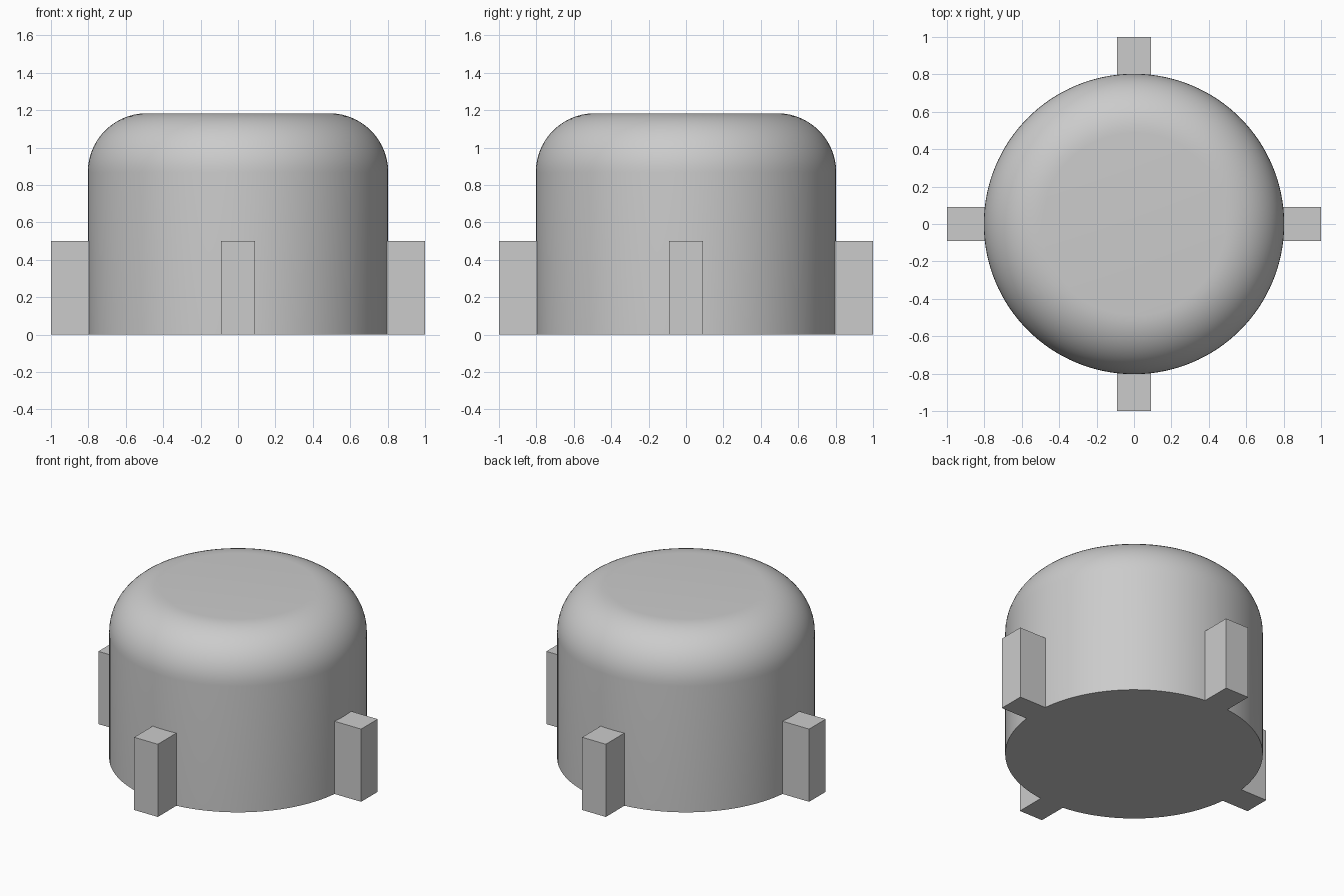
import bpy
import bmesh
from math import pi, radians
from mathutils import Matrix, Vector

RADIUS, HEIGHT, FILLET = 0.803, 1.183, 0.315
LUG_WIDTH, LUG_HEIGHT, LUG_INNER, LUG_OUTER = 0.18, 0.5, 0.79, 1.0

cube = bpy.data.objects.get("Cube")
if cube:
    bpy.data.objects.remove(cube, do_unlink=True)

# One plain grey for the whole model
grey = bpy.data.materials.new("light_grey")
grey.use_nodes = True
grey.diffuse_color = (0.6, 0.6, 0.6, 1)
grey.node_tree.nodes["Principled BSDF"].inputs["Base Color"].default_value = grey.diffuse_color


def add_object(name, bm):
    mesh = bpy.data.meshes.new(name)
    bm.to_mesh(mesh)
    bm.free()
    mesh.materials.append(grey)
    obj = bpy.data.objects.new(name, mesh)
    bpy.context.collection.objects.link(obj)
    return obj


# Cap body: upright cylinder with a large rounded top edge
bm = bmesh.new()
bmesh.ops.create_cone(bm, cap_ends=True, segments=128, radius1=RADIUS, radius2=RADIUS,
                      depth=HEIGHT, matrix=Matrix.Translation((0, 0, HEIGHT / 2)))
rim = [e for e in bm.edges if all(v.co.z > HEIGHT / 2 for v in e.verts)]
bmesh.ops.bevel(bm, geom=rim, offset=FILLET, offset_type='OFFSET', segments=14,
                profile=0.5, affect='EDGES')
body = add_object("cap_body", bm)
bpy.ops.object.select_all(action='DESELECT')
body.select_set(True)
bpy.context.view_layer.objects.active = body
bpy.ops.object.shade_smooth_by_angle(angle=radians(30))

# Four square lugs around the base
size = Vector((LUG_OUTER - LUG_INNER, LUG_WIDTH, LUG_HEIGHT))
centre = Vector(((LUG_OUTER + LUG_INNER) / 2, 0, LUG_HEIGHT / 2))
for i, side in enumerate(("left", "back", "right", "front")):
    bm = bmesh.new()
    place = Matrix.Rotation(i * pi / 2, 4, 'Z') @ Matrix.Translation(centre)
    bmesh.ops.create_cube(bm, size=1, matrix=place @ Matrix.Diagonal((*size, 1)))
    add_object(side + "_lug", bm)
